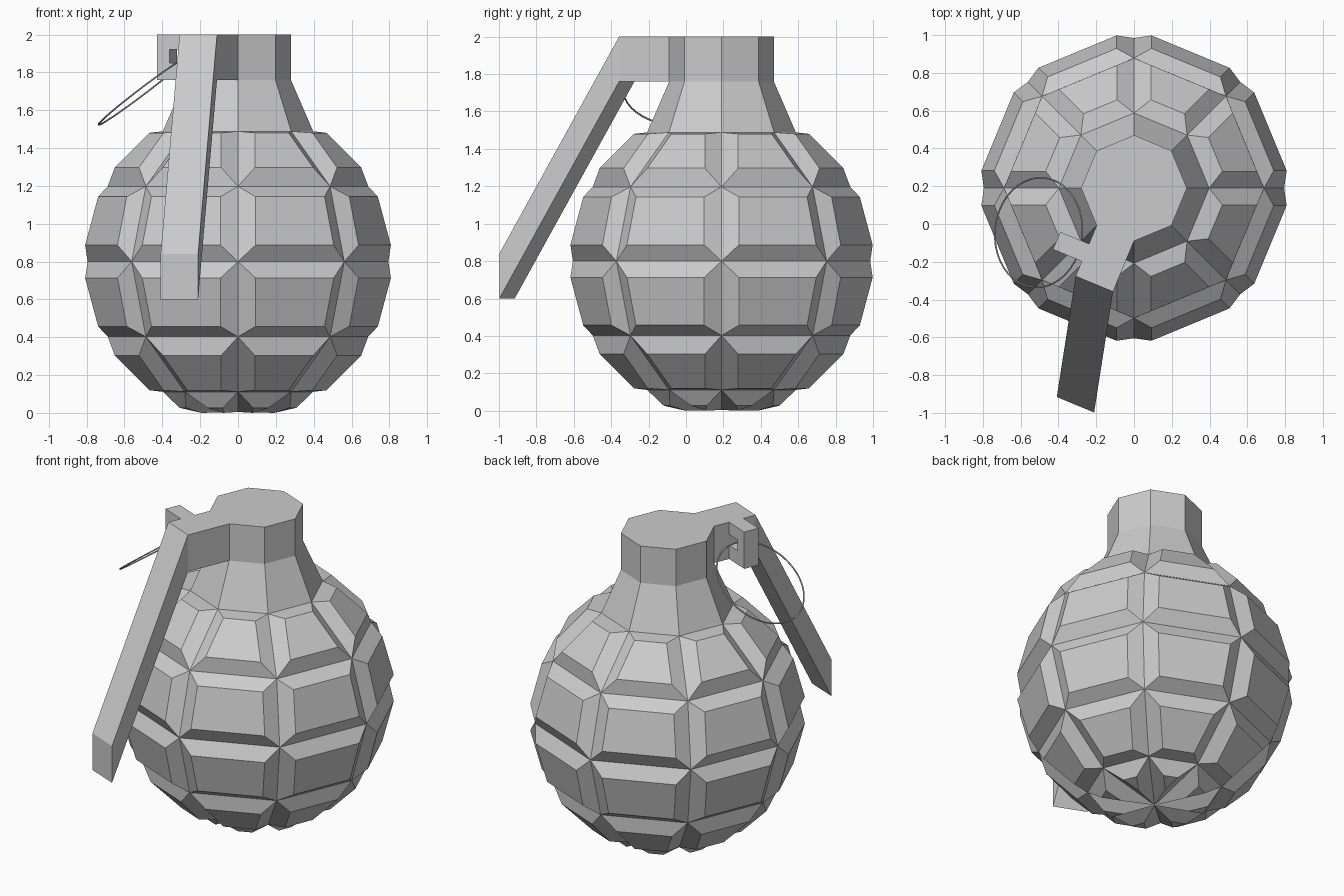
import bpy, bmesh, math
from mathutils import Vector, Matrix

if "Cube" in bpy.data.objects:
    bpy.data.objects.remove(bpy.data.objects["Cube"])

CY = 0.19          # body axis position in y


def finish(name, bm):
    bmesh.ops.recalc_face_normals(bm, faces=bm.faces)
    me = bpy.data.meshes.new(name)
    bm.to_mesh(me)
    bm.free()
    ob = bpy.data.objects.new(name, me)
    bpy.context.collection.objects.link(ob)
    return ob


def sweep(bm, sections, closed_start=True, closed_end=True):
    """Bridge a list of equal-length point loops, capping the ends."""
    loops = [[bm.verts.new(p) for p in s] for s in sections]
    n = len(loops[0])
    for a, b in zip(loops, loops[1:]):
        for i in range(n):
            j = (i + 1) % n
            bm.faces.new((a[i], a[j], b[j], b[i]))
    if closed_start:
        bm.faces.new(loops[0])
    if closed_end:
        bm.faces.new(loops[-1])


# Body: 8-sided sphere, every face inset and raised into a panel
R, CZ = 0.795, 0.80
bm = bmesh.new()
bmesh.ops.create_uvsphere(bm, u_segments=8, v_segments=6, radius=R,
                          matrix=Matrix.Translation((0, CY, CZ)))
top = max(bm.verts, key=lambda v: v.co.z)
bmesh.ops.delete(bm, geom=[top], context='VERTS')
bmesh.ops.recalc_face_normals(bm, faces=bm.faces)
if sum((f.calc_center_median() - Vector((0, CY, CZ))).dot(f.normal) for f in bm.faces) < 0:
    bmesh.ops.reverse_faces(bm, faces=bm.faces)
bm.normal_update()
bmesh.ops.inset_individual(bm, faces=bm.faces[:], thickness=0.073, depth=0.067,
                           use_even_offset=True)
for v in bm.verts:
    v.co.z = max(v.co.z, 0.0)
finish("segmented_body", bm)


# Neck: flared octagon rising to a straight collar
def octagon(r, z):
    return [(r * math.cos(i * math.pi / 4), CY + r * math.sin(i * math.pi / 4), z)
            for i in range(8)]


bm = bmesh.new()
sweep(bm, [octagon(R * 0.5, CZ + R * math.sin(math.pi / 3)), octagon(0.28, 1.76),
           octagon(0.28, 2.0)], closed_start=False)
finish("neck", bm)

# Lever: one collar face extruded outward, then down at a slant
out = Vector((-math.sin(math.pi / 8), -math.cos(math.pi / 8), 0))
side = Vector((-math.cos(math.pi / 8), math.sin(math.pi / 8), 0))
c = 0.28 * math.sqrt(0.5)
a, b = Vector((0, CY - 0.28, 0)), Vector((-c, CY - c, 0))
up = Vector((0, 0, 1))
face = [a + up * 1.76, b + up * 1.76, b + up * 2.0, a + up * 2.0]
face2 = [p + out * 0.29 for p in face]
face3 = [p + Vector((-0.1, -0.64, -1.16)) for p in face2]
bm = bmesh.new()
sweep(bm, [face, face2, face3], closed_start=False)
finish("safety_lever", bm)

# Pin bracket: slotted block on the side of the lever arm
profile = [(0, 1.76), (0.165, 1.76), (0.165, 2.0), (0, 2.0),
           (0, 1.92), (0.092, 1.92), (0.092, 1.85), (0, 1.85)]
bm = bmesh.new()
sweep(bm, [[b + out * d + side * u + up * z for u, z in profile] for d in (0.105, 0.205)])
finish("pin_bracket", bm)

# Pull ring: thin tilted wire hoop through the bracket
tilt = Vector((-0.6, 0.06, 0.79)).to_track_quat('Z', 'Y')
bpy.ops.mesh.primitive_torus_add(major_segments=40, minor_segments=6, major_radius=0.291,
                                 minor_radius=0.005, location=(-0.505, -0.045, 1.70),
                                 rotation=tilt.to_euler())
ring = bpy.context.object
ring.name = "pull_ring"
bpy.ops.object.shade_smooth_by_angle()
